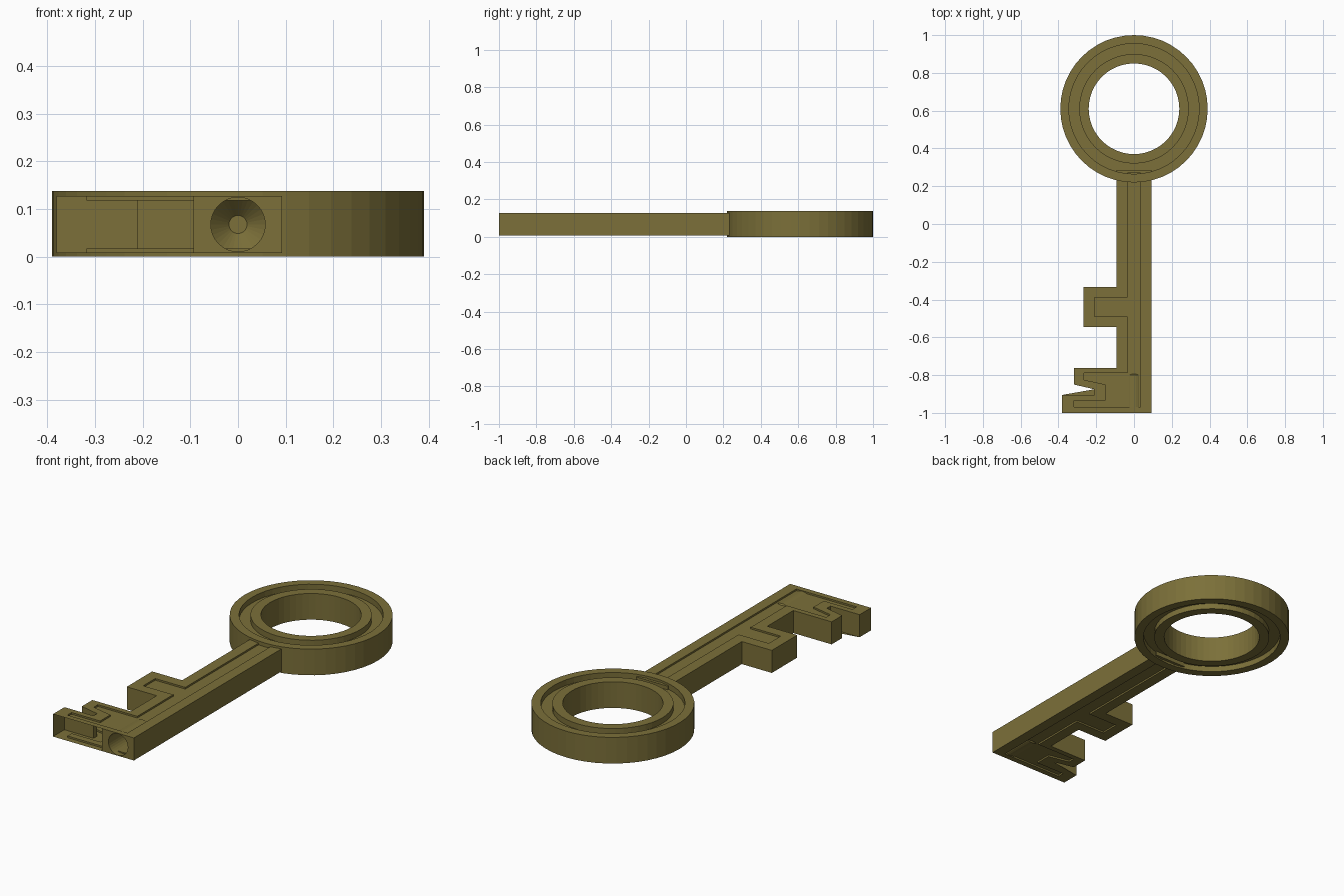
import bpy, bmesh, math

if "Cube" in bpy.data.objects:
    bpy.data.objects.remove(bpy.data.objects["Cube"])

brass = bpy.data.materials.new("dull_brass")
brass.diffuse_color = (0.20, 0.162, 0.041, 1)
brass.use_nodes = True
brass.node_tree.nodes["Principled BSDF"].inputs["Base Color"].default_value = brass.diffuse_color


def finish(bm, name):
    bmesh.ops.recalc_face_normals(bm, faces=bm.faces)
    me = bpy.data.meshes.new(name)
    bm.to_mesh(me)
    bm.free()
    ob = bpy.data.objects.new(name, me)
    me.materials.append(brass)
    bpy.context.collection.objects.link(ob)
    return ob


def loop(bm, pts, z):
    return [bm.verts.new((x, y, z)) for x, y in pts]


def bridge(bm, a, b, skip=()):
    n = len(a)
    for i in range(n):
        if i not in skip:
            j = (i + 1) % n
            bm.faces.new((a[i], a[j], b[j], b[i]))


# Ring handle: grooved cross-section (radius, z) turned about its centre
SEG, CY = 48, 0.61
profile = [(0.24, 0), (0.29, 0), (0.29, 0.03), (0.345, 0.03), (0.345, 0), (0.39, 0),
           (0.39, 0.138), (0.345, 0.138), (0.345, 0.108), (0.29, 0.108), (0.29, 0.138), (0.24, 0.138)]
bm = bmesh.new()
rings = []
for r, z in profile:
    pts = [(r * math.cos(2 * math.pi * i / SEG), CY + r * math.sin(2 * math.pi * i / SEG))
           for i in range(SEG)]
    rings.append(loop(bm, pts, z))
for k in range(len(rings)):
    bridge(bm, rings[k], rings[(k + 1) % len(rings)])
finish(bm, "ring_handle")

# Shaft and bit: one outline, with a shallow sunken panel on top and bottom
outline = [(0.092, 0.285), (-0.093, 0.285), (-0.093, -0.333), (-0.268, -0.333), (-0.268, -0.545),
           (-0.093, -0.545), (-0.093, -0.762), (-0.317, -0.762), (-0.317, -0.85), (-0.21, -0.875),
           (-0.21, -0.905), (-0.38, -0.905), (-0.38, -1), (-0.093, -1), (0.092, -1)]
panel = [(0.035, 0.27), (-0.035, 0.27), (-0.035, -0.39), (-0.21, -0.39), (-0.21, -0.49),
         (-0.035, -0.49), (-0.035, -0.79), (-0.265, -0.79), (-0.265, -0.825), (-0.15, -0.85),
         (-0.15, -0.935), (-0.317, -0.935), (-0.317, -0.97), (-0.093, -0.97), (0.035, -0.97)]
Z0, Z1, SINK = 0.008, 0.127, 0.009
bm = bmesh.new()
outer = []
for z, floor in ((Z0, Z0 + SINK), (Z1, Z1 - SINK)):
    edge, rim, sunk = loop(bm, outline, z), loop(bm, panel, z), loop(bm, panel, floor)
    bridge(bm, edge, rim)
    bridge(bm, rim, sunk)
    bm.faces.new(sunk)
    outer.append(edge)
# side walls; the bit is open at the front, the shaft front carries the bore
bridge(bm, outer[0], outer[1], skip=(12, 13))
low = outer[0]
bm.faces.new((low[9], low[10], low[11]))      # sliver under the notch
finish(bm, "shaft_and_bit")

# Front face of the shaft with a tapered bore
bm = bmesh.new()
N, ZC = 32, (Z0 + Z1) / 2


def bore_ring(r, y):
    return [bm.verts.new((r * math.cos(2 * math.pi * i / N), y, ZC + r * math.sin(2 * math.pi * i / N)))
            for i in range(N)]


square = []
for i in range(N):
    c, s = math.cos(2 * math.pi * i / N), math.sin(2 * math.pi * i / N)
    m = max(abs(c), abs(s))
    square.append(bm.verts.new((-0.0005 + 0.0925 * c / m, -1, ZC + (Z1 - Z0) / 2 * s / m)))
mouth = bore_ring(0.057, -1)
deep = bore_ring(0.057, -0.8)
tip = bore_ring(0.019, -0.76)
bridge(bm, square, mouth)
bridge(bm, mouth, deep)
bridge(bm, deep, tip)
bm.faces.new(tip)
finish(bm, "shaft_bore")
